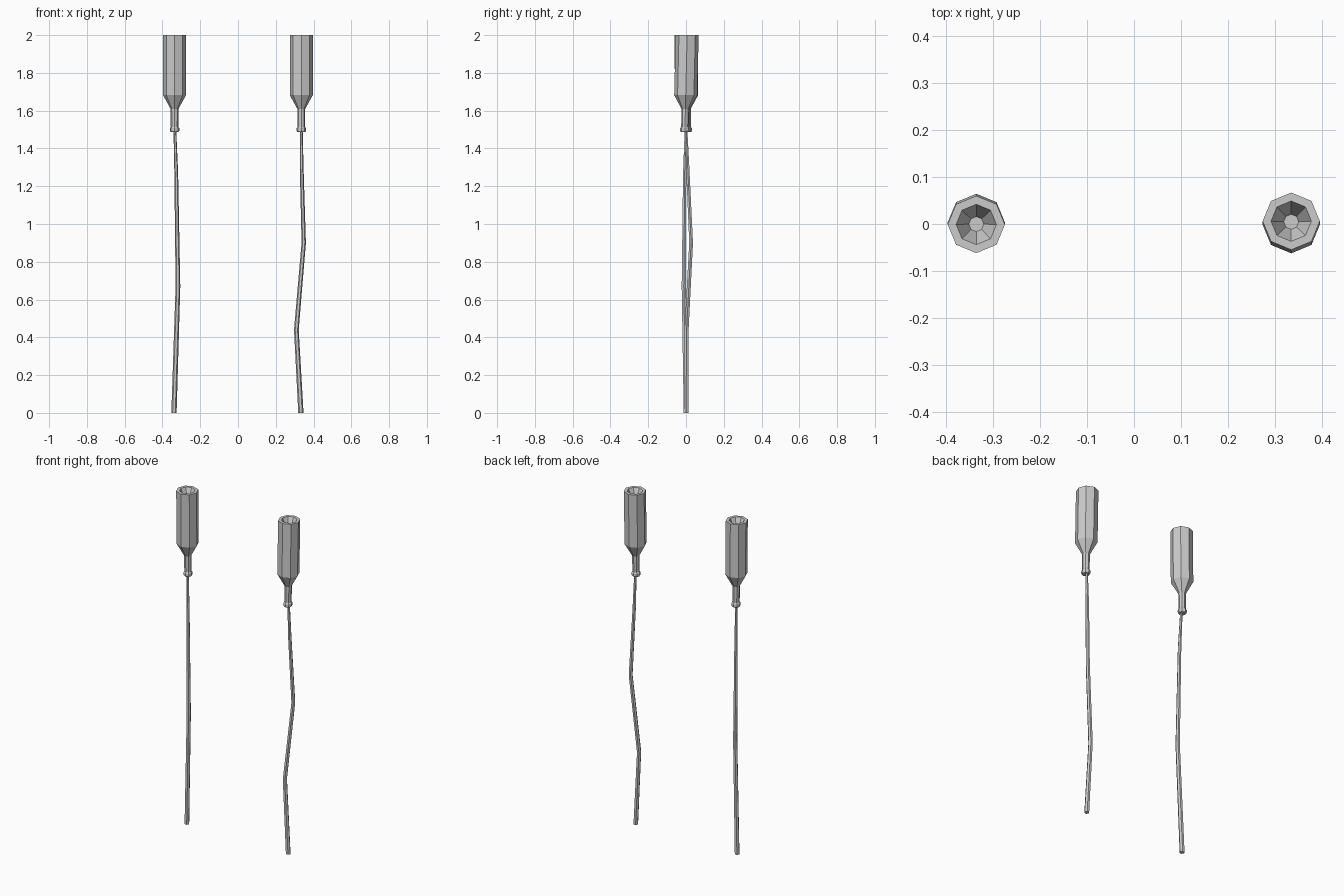
import bpy, bmesh
from math import cos, sin, pi
from mathutils import Vector

if "Cube" in bpy.data.objects:
    bpy.data.objects.remove(bpy.data.objects["Cube"])


def loft(name, rings, sides):
    """Capped tube through rings of (x, y, z, radius)."""
    bm = bmesh.new()
    loops = []
    for x, y, z, r in rings:
        loops.append([bm.verts.new((x + r * cos(2 * pi * i / sides),
                                    y + r * sin(2 * pi * i / sides), z))
                      for i in range(sides)])
    for a, b in zip(loops, loops[1:]):
        for i in range(sides):
            j = (i + 1) % sides
            bm.faces.new((a[i], a[j], b[j], b[i]))
    bm.faces.new(loops[0][::-1])
    bm.faces.new(loops[-1])
    mesh = bpy.data.meshes.new(name)
    bm.to_mesh(mesh)
    bm.free()
    obj = bpy.data.objects.new(name, mesh)
    bpy.context.collection.objects.link(obj)
    return obj


# Upside-down bottle profile (radius, z): lip, neck, shoulder, body, hollow base
PROFILE = [(0.021, 1.487), (0.025, 1.493), (0.025, 1.507), (0.020, 1.514),
           (0.021, 1.61), (0.061, 1.682), (0.061, 2.0), (0.043, 2.0),
           (0.016, 1.945)]


def bottle(name, x, y_lip, y_top):
    rings = []
    for r, z in PROFILE:
        t = (z - 1.487) / 0.513
        rings.append((x, y_lip + (y_top - y_lip) * t, z, r))
    return loft(name, rings, 8)


bottle("left_bottle", -0.336, 0.006, -0.001)
bottle("right_bottle", 0.335, -0.006, 0.006)

# Bent tapering sticks that run up into the bottle necks
loft("left_stick", [(-0.339, 0, 0, 0.014), (-0.318, -0.012, 0.67, 0.0125),
                    (-0.327, -0.007, 1.27, 0.010), (-0.335, 0, 1.52, 0.007)], 6)
loft("right_stick", [(0.333, 0, 0, 0.014), (0.309, 0.003, 0.44, 0.0125),
                     (0.348, 0.027, 0.90, 0.0115), (0.337, 0.009, 1.30, 0.010),
                     (0.335, 0, 1.52, 0.007)], 6)
